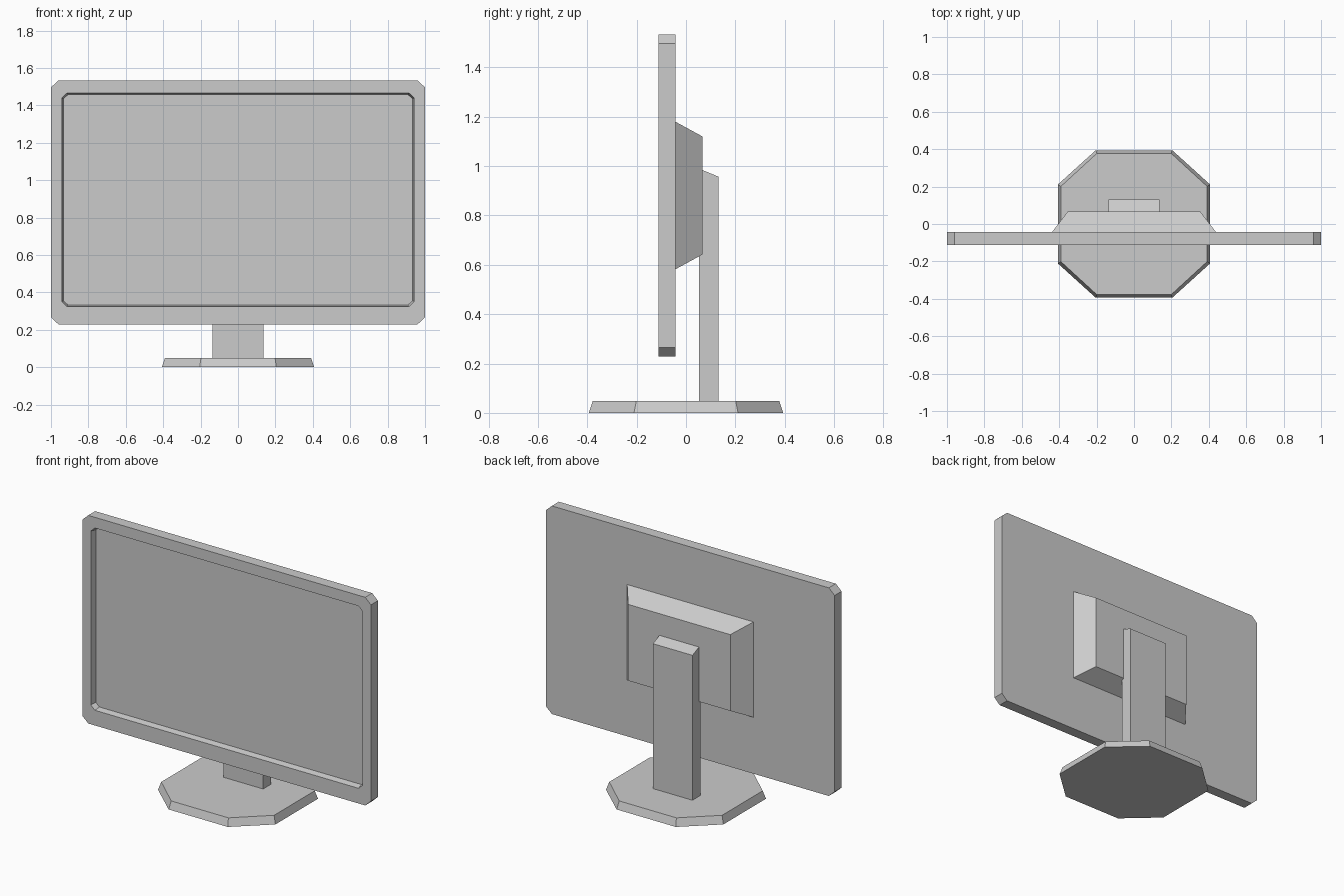
import bpy, bmesh

if "Cube" in bpy.data.objects:
    bpy.data.objects.remove(bpy.data.objects["Cube"])


def loft(name, rings):
    """Closed solid skinned through matching rings, end caps included."""
    bm = bmesh.new()
    loops = [[bm.verts.new(p) for p in ring] for ring in rings]
    for a, b in zip(loops, loops[1:]):
        for i in range(len(a)):
            j = (i + 1) % len(a)
            bm.faces.new((a[i], a[j], b[j], b[i]))
    bm.faces.new(loops[0])
    bm.faces.new(loops[-1])
    bmesh.ops.recalc_face_normals(bm, faces=bm.faces[:])
    mesh = bpy.data.meshes.new(name)
    bm.to_mesh(mesh)
    bm.free()
    obj = bpy.data.objects.new(name, mesh)
    bpy.context.collection.objects.link(obj)
    return obj


def chamfered(hx, hy, cx, cy):
    """Rectangle outline with cut corners, in 2D."""
    return [(hx, -hy + cy), (hx, hy - cy), (hx - cx, hy), (-hx + cx, hy),
            (-hx, hy - cy), (-hx, -hy + cy), (-hx + cx, -hy), (hx - cx, -hy)]


def upright(outline, y, zc):
    return [(u, y, zc + v) for u, v in outline]


def flat(outline, z):
    return [(u, v, z) for u, v in outline]


FRONT, BACK = -0.112, -0.043

# Screen housing: back, outer rim, then stepping inward to the recessed display
outer = chamfered(1.0, 0.652, 0.04, 0.037)
rim = chamfered(0.942, 0.571, 0.028, 0.026)
display = chamfered(0.933, 0.563, 0.025, 0.023)
loft("screen_housing", [
    upright(outer, BACK, 0.881),
    upright(outer, FRONT, 0.881),
    upright(rim, FRONT, 0.895),
    upright(display, FRONT + 0.037, 0.895),
])

# Tapered rear casing
corners = [(1, -1), (1, 1), (-1, 1), (-1, -1)]
loft("rear_casing", [
    upright([(0.438 * u, 0.299 * v) for u, v in corners], BACK, 0.881),
    upright([(0.354 * u, 0.239 * v) for u, v in corners], 0.067, 0.881),
])

# Stand neck with a sloped top
neck = [(0.053, 0.049), (0.132, 0.049), (0.132, 0.957), (0.053, 0.99)]
loft("stand_neck", [[(x, y, z) for y, z in neck] for x in (-0.137, 0.137)])

# Octagonal base with sloped sides
loft("stand_base", [
    flat(chamfered(0.407, 0.394, 0.202, 0.183), 0.0),
    flat(chamfered(0.391, 0.378, 0.193, 0.177), 0.049),
])
